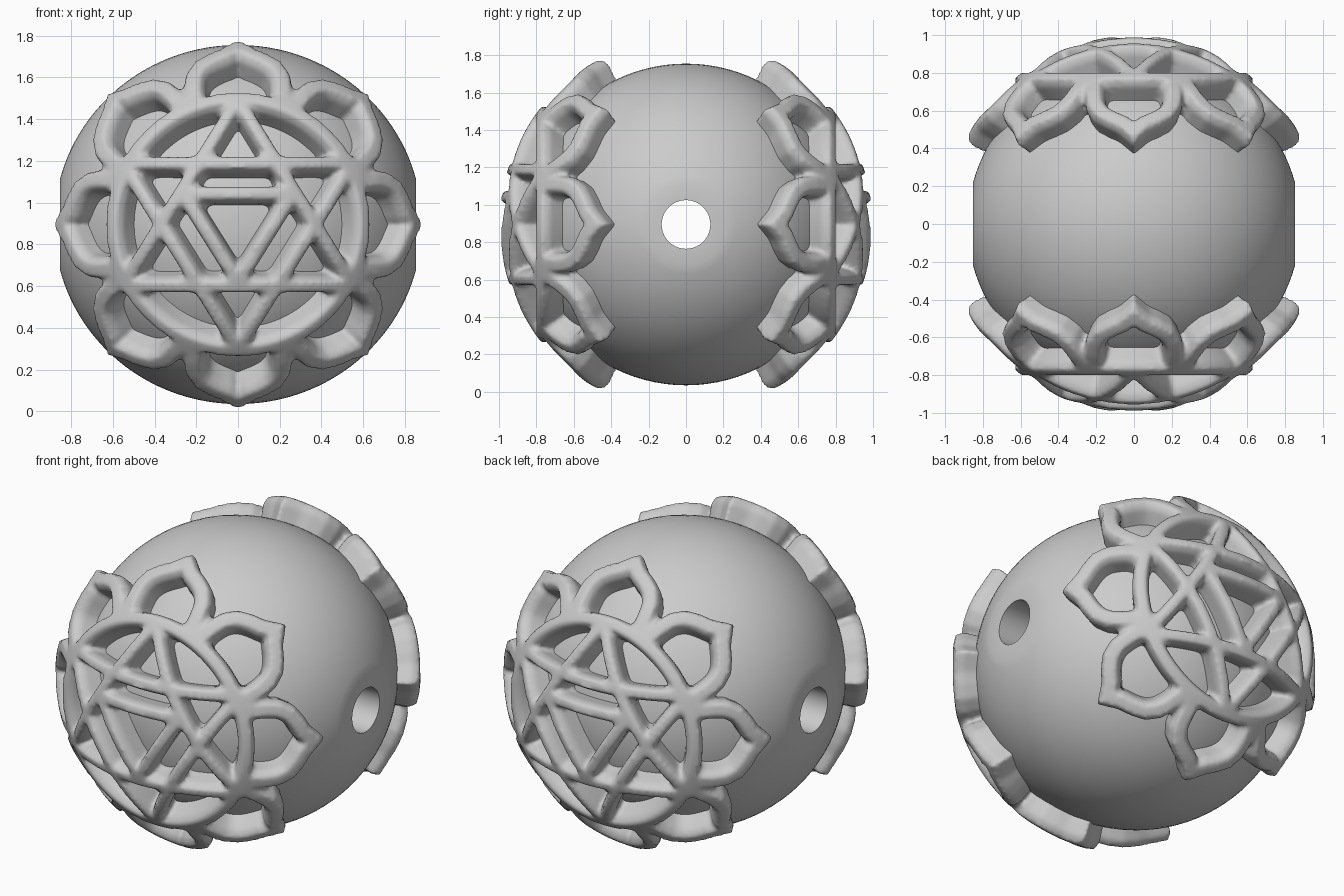
import bpy, bmesh, math
from mathutils import Vector

if "Cube" in bpy.data.objects:
    bpy.data.objects.remove(bpy.data.objects["Cube"])

CZ = 0.895
mat = bpy.data.materials.new("plain_grey")
mat.diffuse_color = (0.6, 0.6, 0.6, 1)
mat.use_nodes = True
mat.node_tree.nodes["Principled BSDF"].inputs["Base Color"].default_value = mat.diffuse_color


def make_object(name, bm):
    bmesh.ops.recalc_face_normals(bm, faces=bm.faces)
    me = bpy.data.meshes.new(name)
    bm.to_mesh(me)
    bm.free()
    me.materials.append(mat)
    ob = bpy.data.objects.new(name, me)
    ob.location.z = CZ
    bpy.context.collection.objects.link(ob)
    return ob


# Bead body: slightly flattened ball turned around x, drilled through
R, HOLE, N = 0.86, 0.13, 96
a0 = math.asin(0.22 / R)
prof = [(-0.852, HOLE)]
for i in range(49):
    a = a0 + (math.pi - 2 * a0) * i / 48
    prof.append((-R * 1.025 * math.cos(a), R * math.sin(a)))
prof.append((0.852, HOLE))
bm = bmesh.new()
rows = [[bm.verts.new((x, r * math.cos(k * math.tau / N), r * math.sin(k * math.tau / N)))
         for k in range(N)] for x, r in prof]
for i, row in enumerate(rows):
    nxt = rows[(i + 1) % len(rows)]
    for k in range(N):
        bm.faces.new((row[k], row[(k + 1) % N], nxt[(k + 1) % N], nxt[k]))
ball = make_object("bead_body", bm)
bpy.context.view_layer.objects.active = ball
ball.select_set(True)
bpy.ops.object.shade_smooth_by_angle(angle=math.radians(40))


# Relief helpers: directions on the sphere, and a rounded band swept along them
def flat_dir(x, z):
    return Vector((x, -math.sqrt(1 - x * x - z * z), z))


def polar_dir(polar, azim):
    p, a = math.radians(polar), math.radians(azim)
    return Vector((math.sin(p) * math.sin(a), -math.cos(p), math.sin(p) * math.cos(a)))


def band(bm, dirs, w, closed=False):
    n = len(dirs)
    rings = []
    for i, d in enumerate(dirs):
        prev = dirs[i - 1] if closed or i else None
        nxt = dirs[(i + 1) % n] if closed or i < n - 1 else None
        t1 = (d - prev).normalized() if prev else (nxt - d).normalized()
        t2 = (nxt - d).normalized() if nxt else t1
        t = (t1 + t2).normalized()
        s = d.cross(t).normalized() * w / max(0.5, t.dot(t1))
        section = [(-1, 0.80), (-1, 0.955), (-0.6, 0.997), (0.6, 0.997), (1, 0.955), (1, 0.80)]
        rings.append([bm.verts.new((d + s * u) * r) for u, r in section])
    for i in range(n if closed else n - 1):
        a, b = rings[i], rings[(i + 1) % n]
        for k in range(6):
            bm.faces.new((a[k], a[(k + 1) % 6], b[(k + 1) % 6], b[k]))
    if not closed:
        bm.faces.new(rings[0])
        bm.faces.new(rings[-1])


def bar(bm, p, q, w=0.042):
    band(bm, [flat_dir(p[0] + (q[0] - p[0]) * i / 14, p[1] + (q[1] - p[1]) * i / 14)
              for i in range(15)], w)


bm = bmesh.new()
# Ring
band(bm, [polar_dir(37.8, i * 5) for i in range(72)], 0.048, True)
# Two crossed triangles and the small inner one
for s in (1, -1):
    tri = [(0, 0.61 * s), (0.565, -0.30 * s), (-0.565, -0.30 * s)]
    for i in range(3):
        bar(bm, tri[i], tri[(i + 1) % 3])
bar(bm, (-0.29, 0.15), (0.29, 0.15))
for s in (1, -1):
    bar(bm, (0.27 * s, 0.15), (0, -0.28))
# Eight pointed petals
half = [(37.5, 20), (45, 18), (49.5, 16.2), (52.8, 13), (55, 8.5), (56.8, 4), (60, 0)]
for k in range(8):
    pts = [(p, -a) for p, a in half] + half[-2::-1]
    band(bm, [polar_dir(p, a + 45 * k) for p, a in pts], 0.056)
relief = make_object("lotus_relief", bm)
# Fuse and soften the bands, then repeat on the back
m = relief.modifiers.new("fuse", 'REMESH')
m.mode = 'VOXEL'
m.voxel_size = 0.0145
m.use_smooth_shade = True
m = relief.modifiers.new("soften", 'SMOOTH')
m.factor = 0.5
m.iterations = 5
m = relief.modifiers.new("back_copy", 'MIRROR')
m.use_axis = (False, True, False)
m.use_mirror_merge = False
